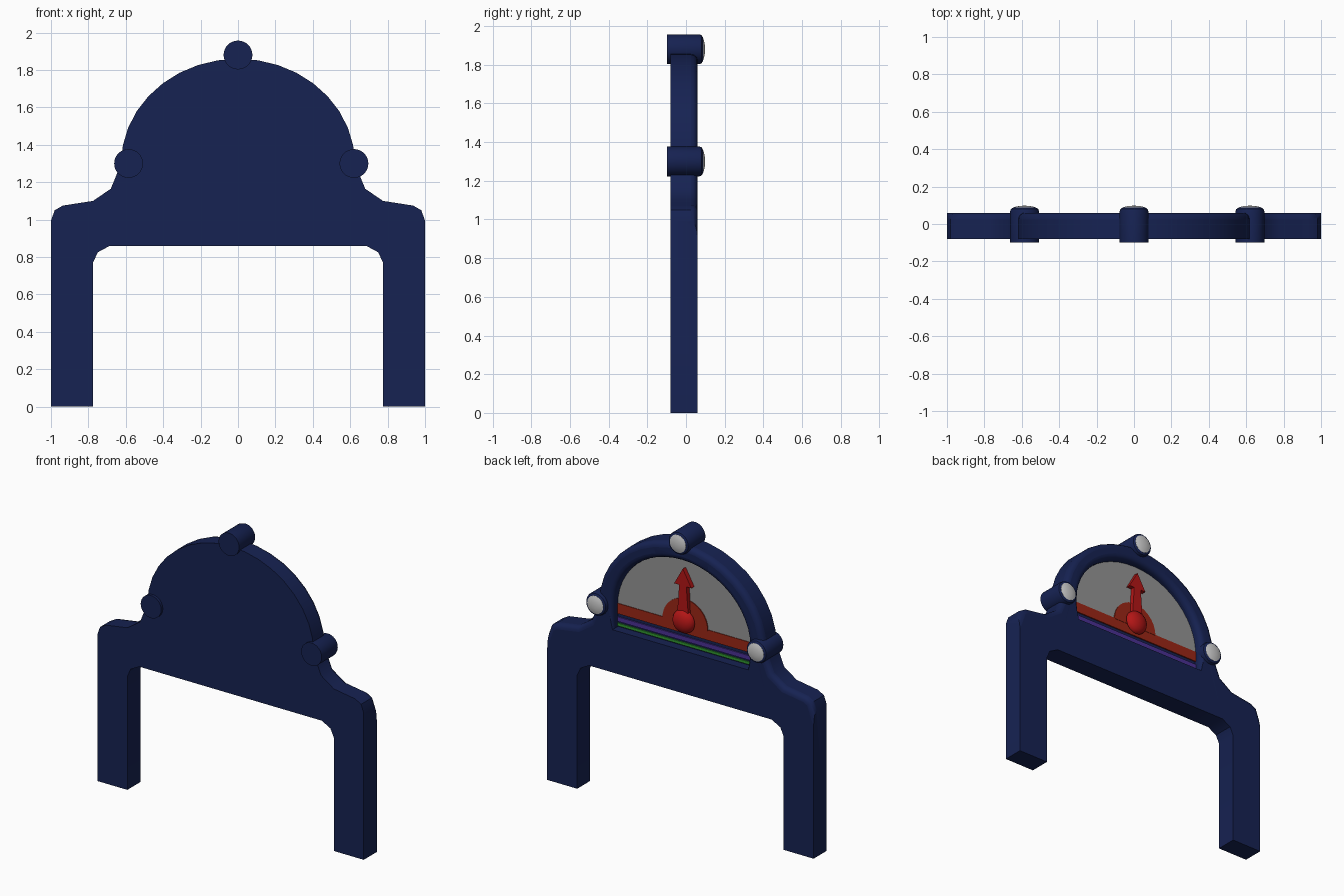
import bpy, bmesh
from math import sin, cos, pi, radians

if "Cube" in bpy.data.objects:
    bpy.data.objects.remove(bpy.data.objects["Cube"])


def material(name, rgb):
    m = bpy.data.materials.new(name)
    m.diffuse_color = (*rgb, 1)
    m.use_nodes = True
    m.node_tree.nodes["Principled BSDF"].inputs["Base Color"].default_value = m.diffuse_color
    return m


NAVY = material("navy", (0.008, 0.016, 0.085))
RED = material("red", (0.45, 0.008, 0.008))
BRICK = material("brick_red", (0.33, 0.02, 0.008))
PURPLE = material("purple", (0.07, 0.03, 0.3))
GREEN = material("green", (0.03, 0.3, 0.03))
GREY = material("dial_grey", (0.3, 0.3, 0.3))


def finish(ob, mat=None, angle=35):
    if mat:
        ob.data.materials.clear()
        ob.data.materials.append(mat)
    bpy.ops.object.select_all(action='DESELECT')
    ob.select_set(True)
    bpy.context.view_layer.objects.active = ob
    bpy.ops.object.shade_smooth_by_angle(angle=radians(angle))
    return ob


def extrude(name, pts, y0, y1, mat=None):
    """Solid from an x/z outline, running from y0 to y1."""
    bm = bmesh.new()
    face = bm.faces.new([bm.verts.new((x, y0, z)) for x, z in pts])
    ext = bmesh.ops.extrude_face_region(bm, geom=[face], use_keep_orig=True)
    for v in ext['geom']:
        if isinstance(v, bmesh.types.BMVert):
            v.co.y = y1
    bmesh.ops.recalc_face_normals(bm, faces=bm.faces)
    me = bpy.data.meshes.new(name)
    bm.to_mesh(me)
    bm.free()
    ob = bpy.data.objects.new(name, me)
    bpy.context.collection.objects.link(ob)
    return finish(ob, mat)


def lathe(name, prof, x, z, mat=None, n=32):
    """Turn (radius, y) points around a y-parallel axis; radius 0 closes an end."""
    bm = bmesh.new()
    rings = []
    for r, y in prof:
        if r == 0:
            rings.append([bm.verts.new((x, y, z))] * n)
        else:
            rings.append([bm.verts.new((x + r * cos(2 * pi * i / n), y, z + r * sin(2 * pi * i / n)))
                          for i in range(n)])
    for a, b in zip(rings, rings[1:]):
        for i in range(n):
            j = (i + 1) % n
            bm.faces.new(list(dict.fromkeys((a[i], a[j], b[j], b[i]))))
    bmesh.ops.recalc_face_normals(bm, faces=bm.faces)
    me = bpy.data.meshes.new(name)
    bm.to_mesh(me)
    bm.free()
    ob = bpy.data.objects.new(name, me)
    bpy.context.collection.objects.link(ob)
    return finish(ob, mat)


def arc(rx, rz, cz, a0, a1, n):
    return [(rx * cos(a0 + (a1 - a0) * i / n), cz + rz * sin(a0 + (a1 - a0) * i / n))
            for i in range(n + 1)]


# Arched frame: right half outline, mirrored
half = [(0.685, 0.86), (0.75, 0.825), (0.775, 0.77), (0.775, 0), (1, 0), (1, 0.995),
        (0.98, 1.05), (0.936, 1.075), (0.775, 1.10), (0.68, 1.165)]
half += arc(0.625, 0.56, 1.30, 0, pi / 2, 9)[:-1]
outline = half + [(0, 1.86)] + [(-x, z) for x, z in reversed(half)]
frame = extrude("arch_frame", outline, -0.08, 0.06, NAVY)

# Window recess in the rear face
window = [(-0.51, 1.15), (0.51, 1.15)] + arc(0.51, 0.45, 1.30, 0, pi, 24)
cutter = extrude("window_cutter", window, 0.0, 0.2)
mod = frame.modifiers.new("recess", 'BOOLEAN')
mod.operation, mod.object, mod.solver = 'DIFFERENCE', cutter, 'EXACT'
bpy.context.view_layer.objects.active = frame
bpy.ops.object.modifier_apply(modifier=mod.name)
bpy.data.objects.remove(cutter)

# Round the rim around the dome, shoulders and window arch
bm = bmesh.new()
bm.from_mesh(frame.data)
rim = [e for e in bm.edges if all(abs(v.co.y - 0.06) < 1e-4 for v in e.verts)
       and e.calc_face_angle(0) > 0.5
       and sum(v.co.z for v in e.verts) / 2 > 1.0 and max(v.co.z for v in e.verts) > 1.16]
rim += [e for e in bm.edges if e not in rim and all(abs(v.co.y - 0.06) < 1e-4 for v in e.verts)
        and e.calc_face_angle(0) > 0.5 and all(abs(v.co.x) > 0.6 and v.co.z > 0.99 for v in e.verts)]
bmesh.ops.bevel(bm, geom=rim, offset=0.035, segments=4, profile=0.5, affect='EDGES', clamp_overlap=True)
bm.to_mesh(frame.data)
bm.free()
finish(frame, NAVY)

# Dial panel and coloured stripes
extrude("dial_panel", arc(0.51, 0.45, 1.30, 0, pi, 24), -0.01, 0.004, GREY)
for name, z0, z1, mat in (("red_stripe", 1.24, 1.31, BRICK), ("purple_stripe", 1.188, 1.218, PURPLE),
                          ("green_stripe", 1.157, 1.176, GREEN)):
    extrude(name, [(-0.51, z0), (0.51, z0), (0.51, z1), (-0.51, z1)], -0.01, 0.008, mat)
extrude("dial_half_disc", arc(0.17, 0.17, 1.305, 0, pi, 20), -0.01, 0.01, BRICK)

# Needle with arrow head, and its domed hub
side = [(0.045, 1.33), (0.027, 1.575), (0.065, 1.575)]
extrude("needle", side + [(0, 1.69)] + [(-x, z) for x, z in reversed(side)], 0.0, 0.035, RED)
lathe("needle_hub", [(0, 0.0)] + [(0.08 * cos(a * pi / 12), 0.02 + 0.05 * sin(a * pi / 12))
                                  for a in range(6)] + [(0, 0.07)], 0, 1.33, RED)

# Three lamp housings with pale domed lenses
for i, (x, z) in enumerate(((0, 1.88), (0.62, 1.30), (-0.585, 1.30)), 1):
    lathe(f"lamp_housing_{i}", [(0, -0.098), (0.077, -0.098), (0.077, 0.068), (0.073, 0.08),
                                (0.062, 0.087), (0, 0.087)], x, z, NAVY)
    lathe(f"lamp_lens_{i}", [(0, 0.08), (0.06, 0.08), (0.06, 0.088), (0.045, 0.093),
                             (0.025, 0.097), (0, 0.098)], x, z)
